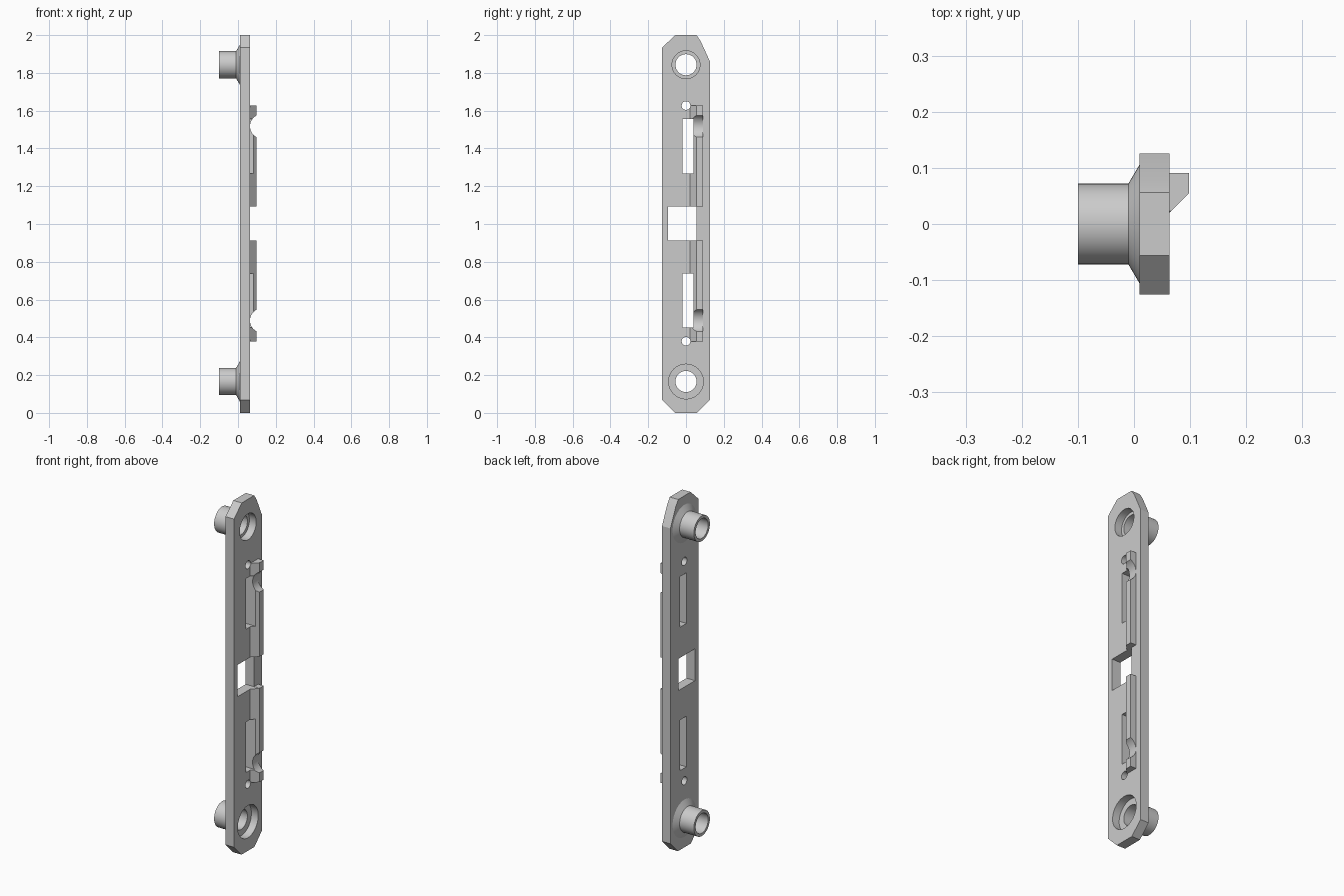
import bpy, bmesh, math
from mathutils import Matrix

if "Cube" in bpy.data.objects:
    bpy.data.objects.remove(bpy.data.objects["Cube"])

FACE, BACK = 0.063, 0.01      # x of the plate's outer and inner faces
MID = 1.003                   # height the slots and rails mirror about
UPPER, LOWER = 1.843, 0.166   # boss heights


def make(name, bm):
    bmesh.ops.remove_doubles(bm, verts=bm.verts, dist=1e-6)
    bmesh.ops.recalc_face_normals(bm, faces=bm.faces)
    me = bpy.data.meshes.new(name)
    bm.to_mesh(me)
    bm.free()
    ob = bpy.data.objects.new(name, me)
    bpy.context.collection.objects.link(ob)
    return ob


def prism(name, pts, offset):
    """Extrude a closed polygon of 3D points along offset."""
    bm = bmesh.new()
    face = bm.faces.new([bm.verts.new(p) for p in pts])
    ext = bmesh.ops.extrude_face_region(bm, geom=[face])
    bmesh.ops.translate(bm, vec=offset,
                        verts=[v for v in ext["geom"] if isinstance(v, bmesh.types.BMVert)])
    bmesh.ops.dissolve_degenerate(bm, dist=1e-6, edges=bm.edges)
    return make(name, bm)


def box(name, x, y, z):
    pts = [(x[0], y[0], z[0]), (x[0], y[1], z[0]), (x[0], y[1], z[1]), (x[0], y[0], z[1])]
    return prism(name, pts, (x[1] - x[0], 0, 0))


def lathe(name, profile, z, n=40):
    """Revolve (x, radius) rings around an x-parallel axis at height z."""
    bm = bmesh.new()
    rings = [[bm.verts.new((x, r * math.cos(2 * math.pi * i / n),
                            z + r * math.sin(2 * math.pi * i / n)))
              for i in range(n)] for x, r in profile]
    for a, b in zip(rings, rings[1:]):
        for i in range(n):
            j = (i + 1) % n
            bm.faces.new((a[i], a[j], b[j], b[i]))
    bm.faces.new(rings[0])
    bm.faces.new(rings[-1])
    return make(name, bm)


def combine(target, tool, op):
    mod = target.modifiers.new(op, "BOOLEAN")
    mod.operation, mod.solver, mod.object = op, "EXACT", tool
    bpy.context.view_layer.objects.active = target
    bpy.ops.object.modifier_apply(modifier=mod.name)
    bpy.data.objects.remove(tool)


def span(a, b, flip):
    return (2 * MID - b, 2 * MID - a) if flip else (a, b)


# plate with clipped corners
outline = [(-0.058, 0), (0.058, 0), (0.126, 0.068), (0.126, 1.862), (0.078, 1.967),
           (0.056, 2), (-0.056, 2), (-0.126, 1.935), (-0.126, 0.068)]
plate = prism("mounting_plate", [(BACK, y, z) for y, z in outline], (FACE - BACK, 0, 0))

# flared tubular bosses
for z in (UPPER, LOWER):
    combine(plate, lathe("boss", [(-0.1, 0.072), (-0.01, 0.072), (BACK, 0.106), (0.015, 0.106)], z),
            "UNION")

# wedge-shaped rails
for flip in (False, True):
    z0, z1 = span(1.093, 1.627, flip)
    section = [(0.05, 0.02), (FACE, 0.02), (0.098, 0.055), (0.098, 0.091), (0.05, 0.091)]
    combine(plate, prism("rail", [(x, y, z0) for x, y in section], (0, 0, z1 - z0)), "UNION")

# screw bores with recessed heads
for z, head in ((UPPER, 0.074), (LOWER, 0.092)):
    combine(plate, lathe("bore", [(-0.2, 0.056), (0.02, 0.056), (0.02001, head), (0.2, head)], z),
            "DIFFERENCE")

# centre window
combine(plate, box("window", (-0.05, 0.2), (-0.095, 0.055), (0.912, 1.093)), "DIFFERENCE")

# slots, pin holes and round rail notches
for flip in (False, True):
    combine(plate, box("slot", (-0.05, 0.2), (-0.018, 0.04), span(1.267, 1.555, flip)), "DIFFERENCE")
    hole_z = span(1.627, 1.627, flip)[0]
    combine(plate, lathe("pin_hole", [(-0.05, 0.023), (0.2, 0.023)], hole_z, 24), "DIFFERENCE")
    notch = lathe("notch", [(-0.06, 0.0647), (0.06, 0.0647)], 0, 40)
    notch.data.transform(Matrix.Translation((0.1282, 0.06, span(1.517, 1.517, flip)[0]))
                         @ Matrix.Rotation(math.pi / 2, 4, "Z"))
    combine(plate, notch, "DIFFERENCE")

# smooth round walls, keep edges sharp
bpy.ops.object.select_all(action="DESELECT")
plate.select_set(True)
bpy.context.view_layer.objects.active = plate
bpy.ops.object.shade_smooth_by_angle(angle=math.radians(20))
